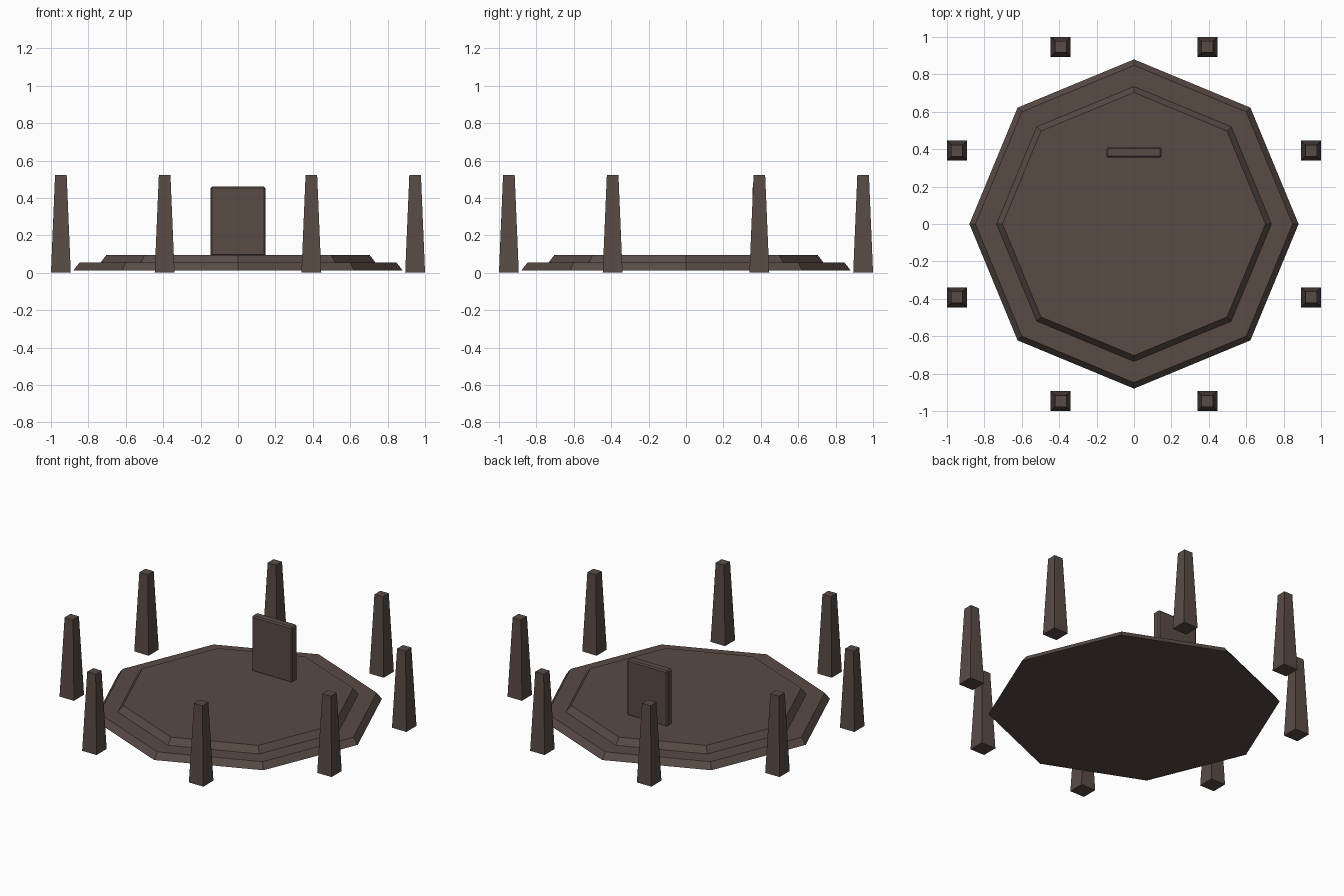
import bpy, math

if "Cube" in bpy.data.objects:
    bpy.data.objects.remove(bpy.data.objects["Cube"])

stone = bpy.data.materials.new("dark_stone")
stone.diffuse_color = (0.10, 0.07, 0.06, 1)
stone.use_nodes = True
stone.node_tree.nodes["Principled BSDF"].inputs["Base Color"].default_value = stone.diffuse_color


def frustum(name, sides, r_bottom, r_top, z0, z1, x=0, y=0, turn=0):
    """Flat-sided tapered prism standing between z0 and z1."""
    bpy.ops.mesh.primitive_cone_add(vertices=sides, radius1=r_bottom, radius2=r_top,
                                    depth=z1 - z0, location=(x, y, (z0 + z1) / 2),
                                    rotation=(0, 0, turn))
    ob = bpy.context.object
    ob.name = name
    ob.data.materials.append(stone)
    return ob


# Two-tier octagonal platform
frustum("lower_platform", 8, 0.88, 0.848, 0.012, 0.054)
frustum("upper_platform", 8, 0.735, 0.703, 0.054, 0.096)

# Ring of eight tapered, axis-aligned square pillars
ring = 0.947 / math.cos(math.pi / 8)
for i in range(8):
    a = math.pi / 8 + i * math.pi / 4
    frustum(f"pillar_{i + 1}", 4, 0.053 * math.sqrt(2), 0.031 * math.sqrt(2), 0, 0.523,
            ring * math.cos(a), ring * math.sin(a), math.pi / 4)

# Upright slab with softened edges, near the back of the platform
bpy.ops.mesh.primitive_cube_add(size=1, location=(0, 0.3825, 0.275))
slab = bpy.context.object
slab.name = "standing_slab"
slab.scale = (0.296, 0.056, 0.37)
bpy.ops.object.transform_apply(location=False, rotation=False, scale=True)
slab.data.materials.append(stone)
bevel = slab.modifiers.new("edge_bevel", 'BEVEL')
bevel.width = 0.008
bevel.segments = 1
